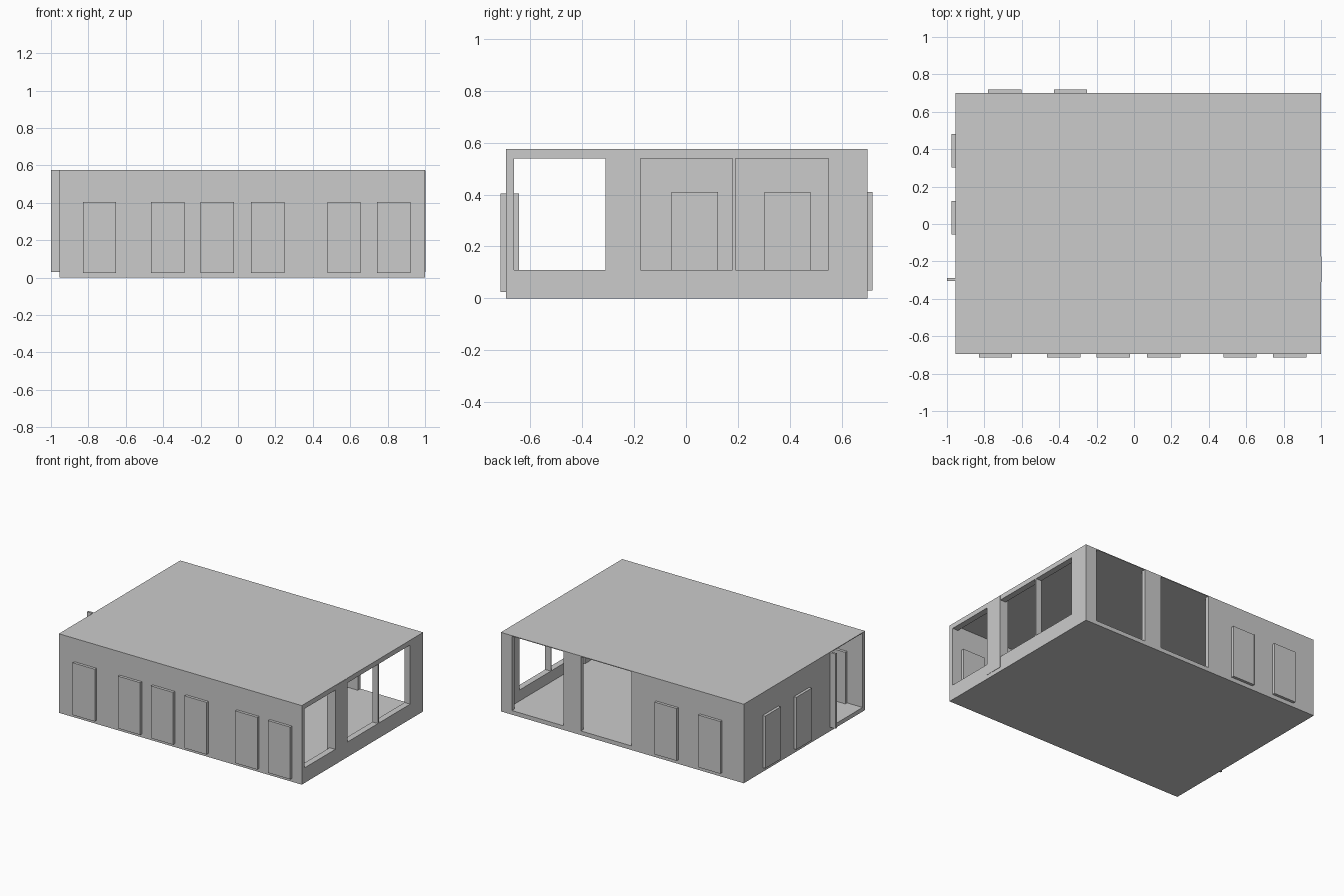
import bpy
from mathutils import Vector

if "Cube" in bpy.data.objects:
    bpy.data.objects.remove(bpy.data.objects["Cube"], do_unlink=True)

grey = bpy.data.materials.new("plain_grey")
grey.use_nodes = True
grey.diffuse_color = (0.6, 0.6, 0.6, 1)
bsdf = next(n for n in grey.node_tree.nodes if n.type == "BSDF_PRINCIPLED")
bsdf.inputs["Base Color"].default_value = grey.diffuse_color


def box(name, x, y, z):
    """Box spanning the (min, max) ranges x, y and z."""
    bpy.ops.mesh.primitive_cube_add(size=1)
    obj = bpy.context.object
    obj.name = name
    mid = Vector([sum(r) / 2 for r in (x, y, z)])
    size = Vector([r[1] - r[0] for r in (x, y, z)])
    for v in obj.data.vertices:
        v.co = v.co * size + mid
    obj.data.materials.append(grey)
    return obj


LEFT, RIGHT, FRONT, BACK, TOP = -0.955, 1.0, -0.695, 0.70, 0.575
FLOOR, CEILING = 0.03, 0.57
SIDE_WALL, LONG_WALL = 0.045, 0.03
OUT, IN = 0.02, 0.05          # panel reach outside and inside the wall line

# Building shell: a solid block hollowed and pierced
shell = box("building_shell", (LEFT, RIGHT), (FRONT, BACK), (0, TOP))
room_y = (FRONT + LONG_WALL, BACK - LONG_WALL)
tall = (FLOOR, CEILING)
window = (0.11, 0.54)
east, west = (0.9, 1.1), (-1.1, -0.85)
cutters = [box("room_cutter", (LEFT + SIDE_WALL, RIGHT - SIDE_WALL), room_y, tall)]
for y in [(-0.663, -0.31), (-0.175, 0.18), (0.19, 0.55)]:
    cutters.append(box("window_cutter", east, y, window))
for x in [(-0.05, 0.355), (0.495, 0.91)]:
    cutters.append(box("doorway_cutter", x, (0.6, 0.8), tall))
cutters.append(box("side_doorway_cutter", west, (FRONT + LONG_WALL, -0.305), tall))

for c in cutters:
    mod = shell.modifiers.new("cut", "BOOLEAN")
    mod.operation, mod.solver, mod.object = "DIFFERENCE", "EXACT", c
bpy.context.view_layer.update()
cut_mesh = bpy.data.meshes.new_from_object(
    shell.evaluated_get(bpy.context.evaluated_depsgraph_get()))
shell.modifiers.clear()
shell.data = cut_mesh
for c in cutters:
    bpy.data.objects.remove(c, do_unlink=True)

# Door panels set through the closed walls
W = 0.178
for x in (-0.83, -0.465, -0.2, 0.07, 0.478, 0.743):
    box("front_panel", (x, x + W), (FRONT - OUT, FRONT + IN), (0.025, 0.405))
for x in (-0.78, -0.428):
    box("back_panel", (x, x + W), (BACK - IN, BACK + OUT), (0.03, 0.41))
for y in (-0.055, 0.303):
    box("side_panel", (LEFT - OUT, LEFT + IN + 0.015), (y, y + W), (0.03, 0.41))

# Pillars beside the openings
box("window_pillar", (0.935, 1.002), (-0.31, -0.175), (FLOOR, 0.573))
box("doorway_pillar", (-1.0, -0.9), (-0.305, -0.29), (FLOOR, 0.574))
